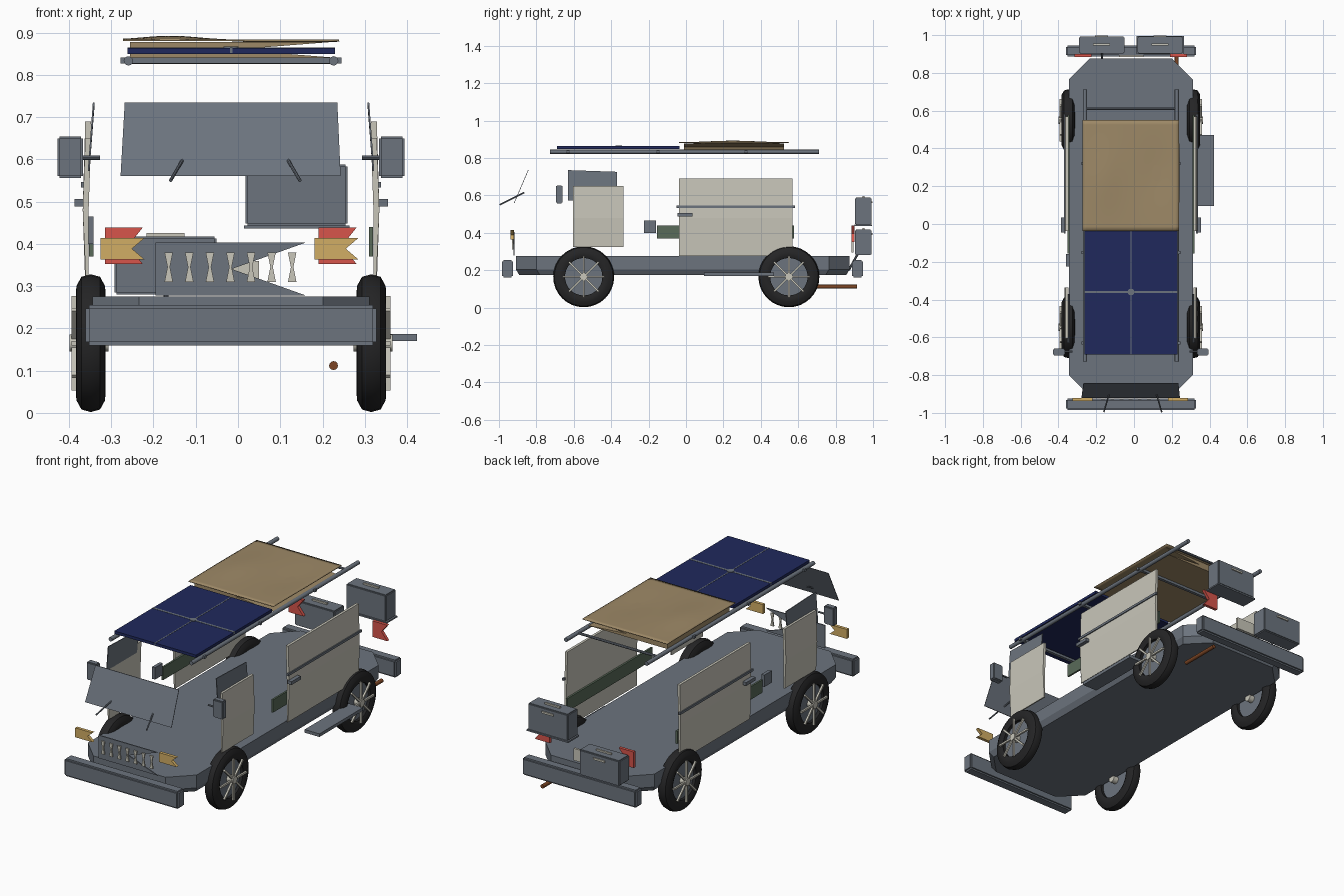
import bpy, bmesh, math
from mathutils import Vector, Matrix

if "Cube" in bpy.data.objects:
    bpy.data.objects.remove(bpy.data.objects["Cube"])

CX = -0.0165  # symmetry line of the van body


def mat(name, rgb):
    m = bpy.data.materials.new(name)
    m.diffuse_color = (*rgb, 1)
    m.use_nodes = True
    m.node_tree.nodes["Principled BSDF"].inputs["Base Color"].default_value = m.diffuse_color
    return m


GREY = mat("slate_grey", (0.150, 0.174, 0.208))
BEIGE = mat("beige_paint", (0.58, 0.565, 0.49))
BLACK = mat("tyre_black", (0.018, 0.018, 0.019))
BLUE = mat("solar_blue", (0.014, 0.022, 0.107))
TAN = mat("canvas_tan", (0.34, 0.25, 0.135))
AMBER = mat("lamp_amber", (0.64, 0.42, 0.13))
RED = mat("lamp_red", (0.68, 0.09, 0.07))
GREEN = mat("stripe_green", (0.10, 0.145, 0.10))
RUST = mat("exhaust_rust", (0.20, 0.06, 0.018))


def finish(name, bm, m, smooth=False):
    bmesh.ops.recalc_face_normals(bm, faces=bm.faces)
    me = bpy.data.meshes.new(name)
    bm.to_mesh(me)
    bm.free()
    me.materials.append(m)
    ob = bpy.data.objects.new(name, me)
    bpy.context.collection.objects.link(ob)
    if smooth:
        bpy.ops.object.select_all(action='DESELECT')
        ob.select_set(True)
        bpy.context.view_layer.objects.active = ob
        bpy.ops.object.shade_smooth_by_angle(angle=math.radians(35))
    return ob


def box(name, x, y, z, m, bevel=0):
    bm = bmesh.new()
    bmesh.ops.create_cube(bm, size=1)
    for v in bm.verts:
        v.co = [(a[0] + a[1]) / 2 + c * (a[1] - a[0]) for a, c in zip((x, y, z), v.co)]
    if bevel:
        bmesh.ops.bevel(bm, geom=bm.edges[:], offset=bevel, segments=2, affect='EDGES')
    return finish(name, bm, m)


def side_box(name, s, d, y, z, m, bevel=0):
    """Box on side s, d = distances from the symmetry line."""
    x = sorted((CX + s * d[0], CX + s * d[1]))
    return box(name, x, y, z, m, bevel)


def prism(name, pts, shift, m):
    """Extrude a flat outline of 3D points along shift."""
    bm = bmesh.new()
    f = bm.faces.new([bm.verts.new(p) for p in pts])
    r = bmesh.ops.extrude_face_region(bm, geom=[f])
    bmesh.ops.translate(bm, vec=shift, verts=[g for g in r['geom'] if isinstance(g, bmesh.types.BMVert)])
    return finish(name, bm, m)


def notched(name, x, y, z, depth, m):
    """Swallow-tailed block, notch opening towards +x."""
    zm = (z[0] + z[1]) / 2
    pts = [(x[0], z[0]), (x[1], z[0]), (x[1] - depth, zm), (x[1], z[1]), (x[0], z[1])]
    return prism(name, [(a, y[0], b) for a, b in pts], (0, y[1] - y[0], 0), m)


def rod(name, a, b, r, m, n=12):
    a, b = Vector(a), Vector(b)
    bm = bmesh.new()
    rot = (b - a).to_track_quat('Z', 'Y').to_matrix().to_4x4()
    bmesh.ops.create_cone(bm, cap_ends=True, segments=n, radius1=r, radius2=r, depth=(b - a).length,
                          matrix=Matrix.Translation((a + b) / 2) @ rot)
    return finish(name, bm, m, True)


def lathe(name, prof, c, m, n=32):
    """Spin (x offset, radius) points around the x axis at c."""
    bm = bmesh.new()
    vs = [bm.verts.new((c[0] + x, c[1], c[2] + r)) for x, r in prof]
    es = [bm.edges.new(p) for p in zip(vs, vs[1:])]
    bmesh.ops.spin(bm, geom=vs + es, cent=c, axis=(1, 0, 0), angle=2 * math.pi, steps=n)
    bmesh.ops.remove_doubles(bm, verts=bm.verts, dist=1e-5)
    return finish(name, bm, m, True)


# chassis floor: chamfered slab with a tapered lower edge
bm = bmesh.new()
rings = []
for z, k in ((0.175, 0.018), (0.205, 0), (0.275, 0)):
    w, y0, y1, c = 0.328 - k, -0.91 + k, 0.875 - k, 0.11
    o = [(-w, y0 + c), (-w + c, y0), (w - c, y0), (w, y0 + c),
         (w, y1 - c), (w - c, y1), (-w + c, y1), (-w, y1 - c)]
    rings.append([bm.verts.new((CX + x, y, z)) for x, y in o])
for lo, hi in zip(rings, rings[1:]):
    for i in range(8):
        bm.faces.new((lo[i], lo[(i + 1) % 8], hi[(i + 1) % 8], hi[i]))
bm.faces.new(rings[0])
bm.faces.new(rings[-1])
finish("chassis_floor", bm, GREY)

# bumpers
for n, y in (("front_bumper", (-0.985, -0.925)), ("rear_bumper", (0.888, 0.945))):
    box(n, (CX - 0.344, CX + 0.344), y, (0.16, 0.255), GREY, 0.008)

# wheels
for s, sn in ((-1, "left"), (1, "right")):
    for wy, wn in ((-0.547, "front"), (0.55, "rear")):
        c = Vector((CX + s * 0.332, wy, 0.165))
        lab = f"{wn}_{sn}_"
        lathe(lab + "tyre", [(-0.028, 0.1), (-0.035, 0.115), (-0.034, 0.135), (-0.022, 0.157), (0, 0.163),
                             (0.022, 0.157), (0.034, 0.135), (0.035, 0.115), (0.028, 0.1), (-0.028, 0.1)], c, BLACK)
        rod(lab + "rim", c - Vector((0.012, 0, 0)), c + Vector((0.012, 0, 0)), 0.101, GREY, 32)
        rod(lab + "hub", c - Vector((s * 0.042, 0, 0)), c + Vector((s * 0.05, 0, 0)), 0.02, BEIGE, 16)
        bm = bmesh.new()
        for i in range(8):
            bmesh.ops.create_cube(bm, size=1, matrix=Matrix.Translation(c + Vector((s * 0.04, 0, 0)))
                                  @ Matrix.Rotation(i * math.pi / 4, 4, 'X')
                                  @ Matrix.Translation((0, 0, 0.062)) @ Matrix.Diagonal((0.01, 0.01, 0.1, 1)))
        finish(lab + "spokes", bm, BEIGE)

# body sides
for s, sn in ((-1, "left"), (1, "right")):
    for n, y, z in (("rear_side_panel", (-0.037, 0.57), (0.275, 0.69)), ("front_door", (-0.605, -0.335), (0.325, 0.65))):
        prof = [(0.344, z[0]), (0.351, 0.48), (0.345, z[1]), (0.331, z[1]), (0.337, 0.48), (0.337, z[0])]
        prism(f"{sn}_{n}", [(CX + s * d, y[0], h) for d, h in prof], (0, y[1] - y[0], 0), BEIGE)
    side_box(sn + "_green_stripe", s, (0.326, 0.336), (-0.155, 0.578), (0.37, 0.44), GREEN)
    side_box(sn + "_trim_rail", s, (0.345, 0.355), (-0.05, 0.582), (0.533, 0.546), GREY)
    side_box(sn + "_door_handle", s, (0.345, 0.371), (-0.045, 0.035), (0.488, 0.506), GREY)
    # door window pane, leaning inwards
    pane = [(0.339, -0.63, 0.572), (0.339, -0.37, 0.572), (0.327, -0.37, 0.726), (0.327, -0.63, 0.735)]
    prism(sn + "_door_window", [(CX + s * d, y, z) for d, y, z in pane], (-s * 0.004, 0, 0), GREY)
    # mirror and its arm
    side_box(sn + "_mirror", s, (0.35, 0.411), (-0.695, -0.66), (0.556, 0.654), GREY, 0.005)
    rod(sn + "_mirror_arm", (CX + s * 0.31, -0.675, 0.604), (CX + s * 0.352, -0.675, 0.604), 0.005, GREY, 8)
    # wiper
    rod(sn + "_wiper", (CX + 0.01 + s * 0.153, -0.995, 0.55), (CX + 0.01 + s * 0.115, -0.865, 0.615), 0.004, GREY, 8)
box("fuel_flap", (-0.36, -0.342), (-0.225, -0.16), (0.40, 0.465), GREY)

# windscreen
prism("windscreen", [(-0.278, -0.92, 0.56), (0.243, -0.92, 0.56), (0.235, -0.845, 0.735), (-0.268, -0.845, 0.735)],
      (0, 0.003, 0), GREY)

# grille plate with bow-tie slats
notched("grille_plate", (-0.195, 0.16), (-0.922, -0.916), (0.278, 0.403), 0.175, GREY)
for i in range(7):
    x = -0.164 + i * 0.0487
    o = [(-0.01, 0.31), (0.01, 0.31), (0.003, 0.345), (0.01, 0.38), (-0.01, 0.38), (-0.003, 0.345)]
    prism(f"grille_slat_{i}", [(x + a, -0.93, b) for a, b in o], (0, 0.007, 0), BEIGE)

# lamps
for n, x0 in (("left", -0.325), ("right", 0.181)):
    notched(n + "_headlamp", (x0, x0 + 0.104), (-0.937, -0.92), (0.363, 0.414), 0.03, AMBER)
    notched(n + "_tail_lamp", (x0 + 0.01, x0 + 0.1), (0.884, 0.9), (0.352, 0.439), 0.035, RED)

# rear luggage boxes with lids and handles, and rear plate
for n, x0, z0, z1 in (("left", -0.292, 0.28, 0.418), ("right", 0.018, 0.443, 0.588)):
    box(n + "_rear_case", (x0, x0 + 0.241), (0.903, 0.992), (z0, z1), GREY, 0.005)
    box(n + "_case_handle", (x0 + 0.075, x0 + 0.165), (0.945, 0.955), (z1, z1 + 0.008), BEIGE)
    box(n + "_case_latch", (x0 + 0.085, x0 + 0.155), (0.99, 0.998), (z1 - 0.03, z1 - 0.02), BEIGE)
box("rear_case_shelf", (0.014, 0.264), (0.90, 0.994), (0.436, 0.444), GREY)
box("rear_plate", (-0.08, 0.05), (0.884, 0.896), (0.295, 0.36), BEIGE)
rod("case_bracket", (-0.17, 0.87, 0.2), (-0.17, 0.92, 0.29), 0.006, GREY, 8)

# side step and exhaust
box("side_step", (0.335, 0.424), (0.095, 0.47), (0.17, 0.187), GREY)
rod("exhaust_pipe", (0.226, 0.69, 0.112), (0.226, 0.915, 0.112), 0.0105, RUST)

# roof rack
for s, sn in ((-1, "left"), (1, "right")):
    rod(sn + "_rack_rail", (CX + s * 0.243, -0.727, 0.833), (CX + s * 0.243, 0.711, 0.833), 0.011, GREY)
for i, y in enumerate((-0.63, -0.15, 0.32)):
    box(f"rack_bar_{i}", (-0.278, 0.245), (y - 0.008, y + 0.008), (0.827, 0.841), GREY)
rod("rack_end_bar", (-0.259, 0.61, 0.833), (0.226, 0.61, 0.833), 0.007, GREY, 8)

# solar panel with grey dividers
box("solar_panel", (-0.262, 0.23), (-0.69, -0.035), (0.849, 0.864), BLUE)
box("solar_divider_long", (CX - 0.003, CX + 0.003), (-0.691, -0.035), (0.852, 0.865), GREY)
box("solar_divider_cross", (-0.262, 0.23), (-0.366, -0.354), (0.852, 0.8652), GREY)
rod("solar_junction", (CX, -0.36, 0.86), (CX, -0.36, 0.867), 0.018, GREY)

# canvas bundle under a rumpled sheet
notched("canvas_bundle", (-0.255, 0.225), (-0.01, 0.525), (0.841, 0.878), 0.235, TAN)
bm = bmesh.new()
bmesh.ops.create_grid(bm, x_segments=24, y_segments=24, size=1)
for v in bm.verts:
    x, y = CX + v.co.x * 0.256, 0.2565 + v.co.y * 0.2935
    lump = math.exp(-((x + 0.16) / 0.09) ** 2 - ((y - 0.25) / 0.18) ** 2)
    dent = math.exp(-((x - 0.12) / 0.09) ** 2 - ((y - 0.27) / 0.16) ** 2)
    v.co = (x, y, 0.8835 + 0.009 * lump - 0.006 * dent)
sheet = finish("canvas_sheet", bm, TAN, True)
sol = sheet.modifiers.new("thickness", 'SOLIDIFY')
sol.thickness = 0.004
